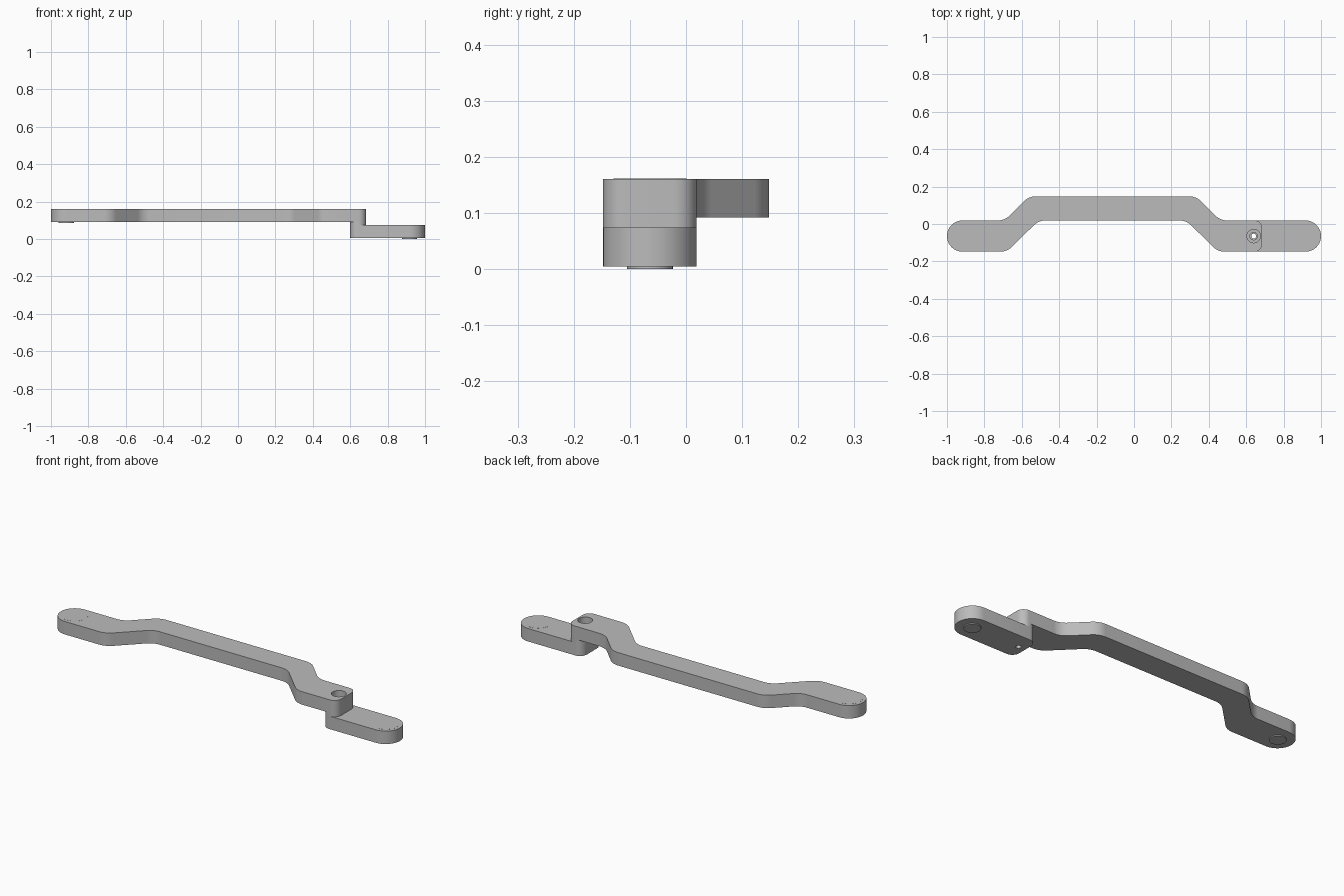
import bpy, bmesh, math
from mathutils import Vector

if "Cube" in bpy.data.objects:
    bpy.data.objects.remove(bpy.data.objects["Cube"], do_unlink=True)

# Single grey colour
GREY = (0.5, 0.5, 0.5, 1)
grey = bpy.data.materials.new("plain grey")
grey.use_nodes = True
grey.diffuse_color = GREY
grey.node_tree.nodes["Principled BSDF"].inputs["Base Color"].default_value = GREY

# Main levels and plan dimensions
PLATE_Z, PLATE_TOP, ARM_Z, ARM_TOP = 0.005, 0.074, 0.092, 0.161
Y0, Y1, Y2 = -0.148, 0.019, 0.148
MID, END_R = (Y0 + Y1) / 2, (Y1 - Y0) / 2 - 0.0005


def make_object(name, bm):
    bmesh.ops.recalc_face_normals(bm, faces=bm.faces)
    mesh = bpy.data.meshes.new(name)
    bm.to_mesh(mesh)
    bm.free()
    mesh.materials.append(grey)
    obj = bpy.data.objects.new(name, mesh)
    bpy.context.collection.objects.link(obj)
    return obj


def activate(obj):
    bpy.ops.object.select_all(action='DESELECT')
    obj.select_set(True)
    bpy.context.view_layer.objects.active = obj


def smooth(obj):
    activate(obj)
    bpy.ops.object.shade_smooth_by_angle(angle=math.radians(30))


def rounded_outline(corners, steps=10):
    """Replace every corner (x, y, radius) with a tangent arc."""
    pts = []
    for i, (x, y, r) in enumerate(corners):
        p = Vector((x, y))
        a = (Vector(corners[i - 1][:2]) - p).normalized()
        b = (Vector(corners[(i + 1) % len(corners)][:2]) - p).normalized()
        half = a.angle(b) / 2
        centre = p + (a + b).normalized() * r / math.sin(half)
        start = p + a * r / math.tan(half) - centre
        end = p + b * r / math.tan(half) - centre
        sweep = math.atan2(start.x * end.y - start.y * end.x, start.dot(end))
        for k in range(steps + 1):
            t = sweep * k / steps
            c, s = math.cos(t), math.sin(t)
            pts.append(centre + Vector((c * start.x - s * start.y,
                                        s * start.x + c * start.y)))
    return pts


def slab(name, corners, z0, z1):
    bm = bmesh.new()
    face = bm.faces.new([bm.verts.new((p.x, p.y, z0))
                         for p in rounded_outline(corners)])
    res = bmesh.ops.extrude_face_region(bm, geom=[face], use_keep_orig=True)
    top = [v for v in res["geom"] if isinstance(v, bmesh.types.BMVert)]
    bmesh.ops.translate(bm, verts=top, vec=(0, 0, z1 - z0))
    return make_object(name, bm)


def disc(name, x, y, r, z0, z1):
    return turned(name, x, y, [(r, z0), (r, z1)])


def turned(name, x, y, profile, n=40):
    """Closed solid of revolution around a vertical axis."""
    bm = bmesh.new()
    rings = [[bm.verts.new((x + r * math.cos(math.tau * i / n),
                            y + r * math.sin(math.tau * i / n), z))
              for i in range(n)] for r, z in profile]
    for lo, hi in zip(rings, rings[1:]):
        for i in range(n):
            j = (i + 1) % n
            bm.faces.new((lo[i], lo[j], hi[j], hi[i]))
    bm.faces.new(rings[0])
    bm.faces.new(rings[-1])
    return make_object(name, bm)


# Cranked arm: two straight ends joined by an offset bar
BEND, TIP = 0.09, 0.04
arm = slab("cranked_arm", [
    (-1, Y0, END_R), (-0.678, Y0, BEND), (-0.51, Y1, BEND),
    (0.28, Y1, BEND), (0.448, Y0, BEND), (0.685, Y0, TIP),
    (0.685, Y1, TIP), (0.461, Y1, BEND), (0.332, Y2, BEND),
    (-0.562, Y2, BEND), (-0.691, Y1, BEND), (-1, Y1, END_R)], ARM_Z, ARM_TOP)

# Lower end plate and the spacer that joins it to the arm
plate = slab("lower_plate", [
    (0.6, Y0, TIP), (1, Y0, END_R), (1, Y1, END_R), (0.6, Y1, TIP)],
    PLATE_Z, PLATE_TOP)
spacer = slab("joint_spacer", [
    (0.6, Y0, TIP), (0.685, Y0, TIP), (0.685, Y1, TIP), (0.6, Y1, TIP)],
    PLATE_TOP, ARM_Z)

# Stepped screw hole through the joint
cutter = turned("hole_cutter", 0.64, MID, [
    (0.013, -0.05), (0.013, 0.082), (0.02, 0.082),
    (0.02, 0.125), (0.036, 0.125), (0.036, 0.2)])
cutter.hide_render = True
for part in (arm, plate, spacer):
    mod = part.modifiers.new("screw hole", 'BOOLEAN')
    mod.operation, mod.solver, mod.object = 'DIFFERENCE', 'EXACT', cutter
    activate(part)
    bpy.ops.object.modifier_apply(modifier=mod.name)
    smooth(part)
bpy.data.objects.remove(cutter, do_unlink=True)

# Round inlays flush with the top and contact pads underneath, at both ends
for side, x, z0, z1 in (("right", -0.918, ARM_Z, ARM_TOP),
                        ("left", 0.917, PLATE_Z, PLATE_TOP)):
    smooth(disc(side + "_top_inlay", x, MID, 0.065, z1 - 0.004, z1 + 0.0004))
    smooth(disc(side + "_contact_pad", x, MID, 0.041, z0 - 0.005, z0 + 0.003))
